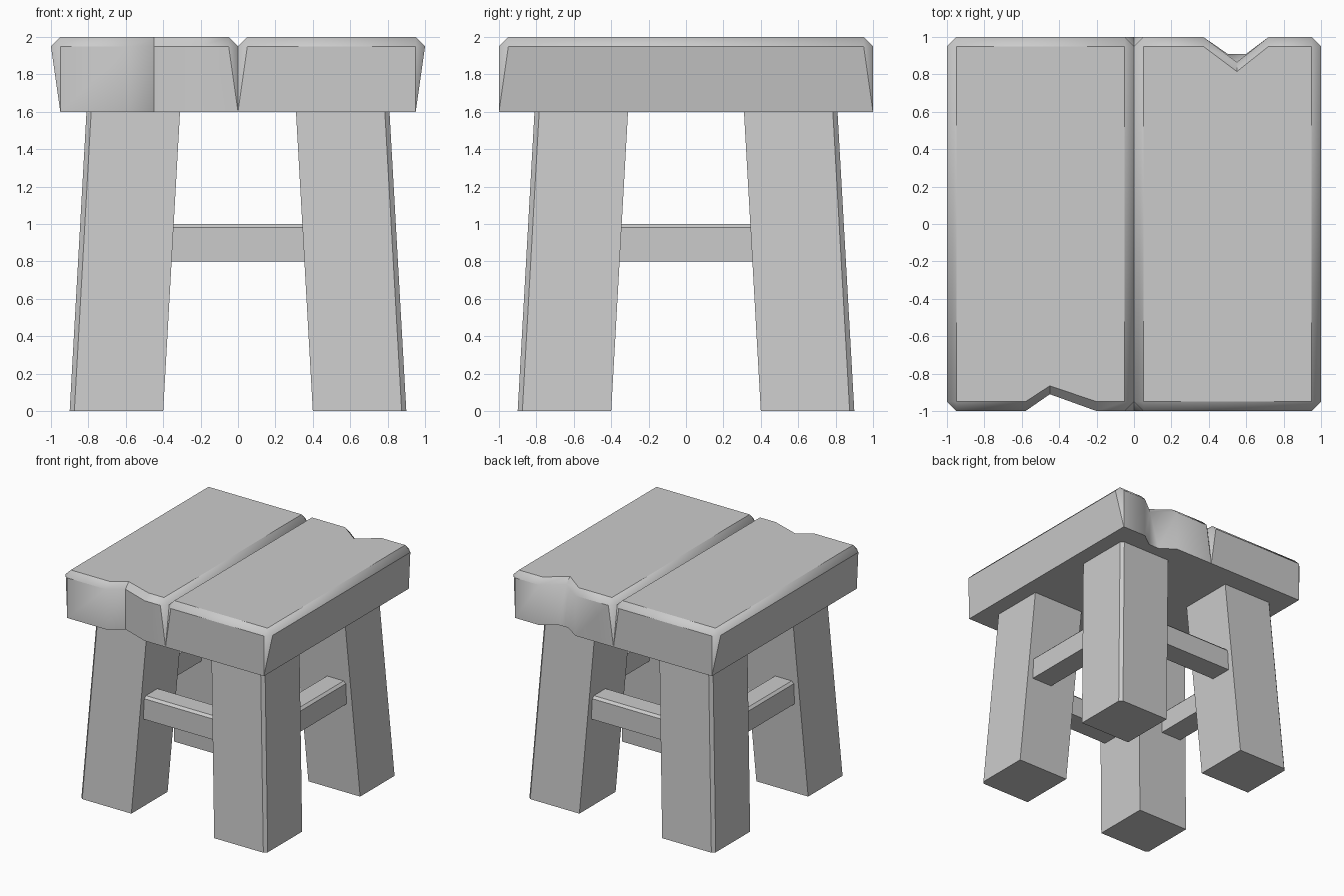
import bpy, bmesh
from math import radians

if "Cube" in bpy.data.objects:
    bpy.data.objects.remove(bpy.data.objects["Cube"], do_unlink=True)

GREY = (0.6, 0.6, 0.6, 1)
grey = bpy.data.materials.new("grey_wood")
grey.use_nodes = True
grey.diffuse_color = GREY
grey.node_tree.nodes["Principled BSDF"].inputs["Base Color"].default_value = GREY


def loft(name, rings):
    """Skin a closed solid through matching rings of points."""
    bm = bmesh.new()
    loops = [[bm.verts.new(p) for p in ring] for ring in rings]
    n = len(loops[0])
    for a, b in zip(loops, loops[1:]):
        for i in range(n):
            j = (i + 1) % n
            bm.faces.new((a[i], a[j], b[j], b[i]))
    bm.faces.new(loops[0][::-1])
    bm.faces.new(loops[-1])
    bmesh.ops.remove_doubles(bm, verts=bm.verts[:], dist=0.0005)
    bmesh.ops.recalc_face_normals(bm, faces=bm.faces[:])
    mesh = bpy.data.meshes.new(name)
    bm.to_mesh(mesh)
    bm.free()
    mesh.materials.append(grey)
    obj = bpy.data.objects.new(name, mesh)
    bpy.context.collection.objects.link(obj)
    return obj


def plank_ring(z, side, end, cut, notch):
    """Outline of one plank: inner/outer side x, end y, corner cut, notch points."""
    x0, x1 = side
    cx, cy = cut
    pts = [(x0 + cx, -end), (x1 - cx, -end), (x1, cy - end), (x1, end - cy),
           (x1 - cx, end), *notch, (x0 + cx, end), (x0, end - cy), (x0, cy - end)]
    return [(x, y, z) for x, y in pts]


def plank(name, lo, mid, hi, depths, foot, s):
    """Seat plank with a chipped end; s = -1 turns it half round."""
    def notch(end, depth, spread=0):
        return [(hi, end), (mid + spread, depth), (mid - spread, depth), (lo, end)]
    under, rim, top = foot, depths[0], depths[1]
    rings = [plank_ring(1.6, (0, 0.95), 1, (0, 0), notch(1, *under)),
             plank_ring(1.95, (0, 1), 1, (0.05, 0.05), notch(1, rim)),
             plank_ring(2, (0.05, 0.95), 0.95, (0, 0), notch(0.95, top))]
    obj = loft(name, [[(s * x, s * y, z) for x, y, z in r] for r in rings])
    bpy.context.view_layer.objects.active = obj
    obj.select_set(True)
    bpy.ops.object.shade_smooth_by_angle(angle=radians(40))
    obj.select_set(False)


# Seat planks
plank("left_seat_plank", 0.37, 0.55, 0.72, (0.865, 0.815), (0.91, 0.05), 1)
plank("right_seat_plank", 0.2, 0.45, 0.58, (0.91, 0.865), (0.91, 0), -1)

# Splayed legs with a chamfered outer corner
for sx, side in ((1, "left"), (-1, "right")):
    for sy, end in ((1, "back"), (-1, "front")):
        rings = []
        for z, out in ((0, 0.9), (1.6, 0.81)):
            inn, c = out - 0.5, out - 0.025
            pts = [(inn, inn), (out, inn), (out, c), (c, out), (inn, out)]
            rings.append([(sx * x, sy * y, z) for x, y in pts])
        loft(f"{end}_{side}_leg", rings)

# Stretchers with chamfered top edges
section = [(0.6, 0.8), (0.8, 0.8), (0.8, 0.98), (0.78, 1), (0.62, 1), (0.6, 0.98)]
for s, across, along in ((1, "back", "left"), (-1, "front", "right")):
    loft(f"{across}_stretcher", [[(x, s * d, z) for d, z in section] for x in (-0.45, 0.45)])
    loft(f"{along}_stretcher", [[(s * d, y, z) for d, z in section] for y in (-0.45, 0.45)])
